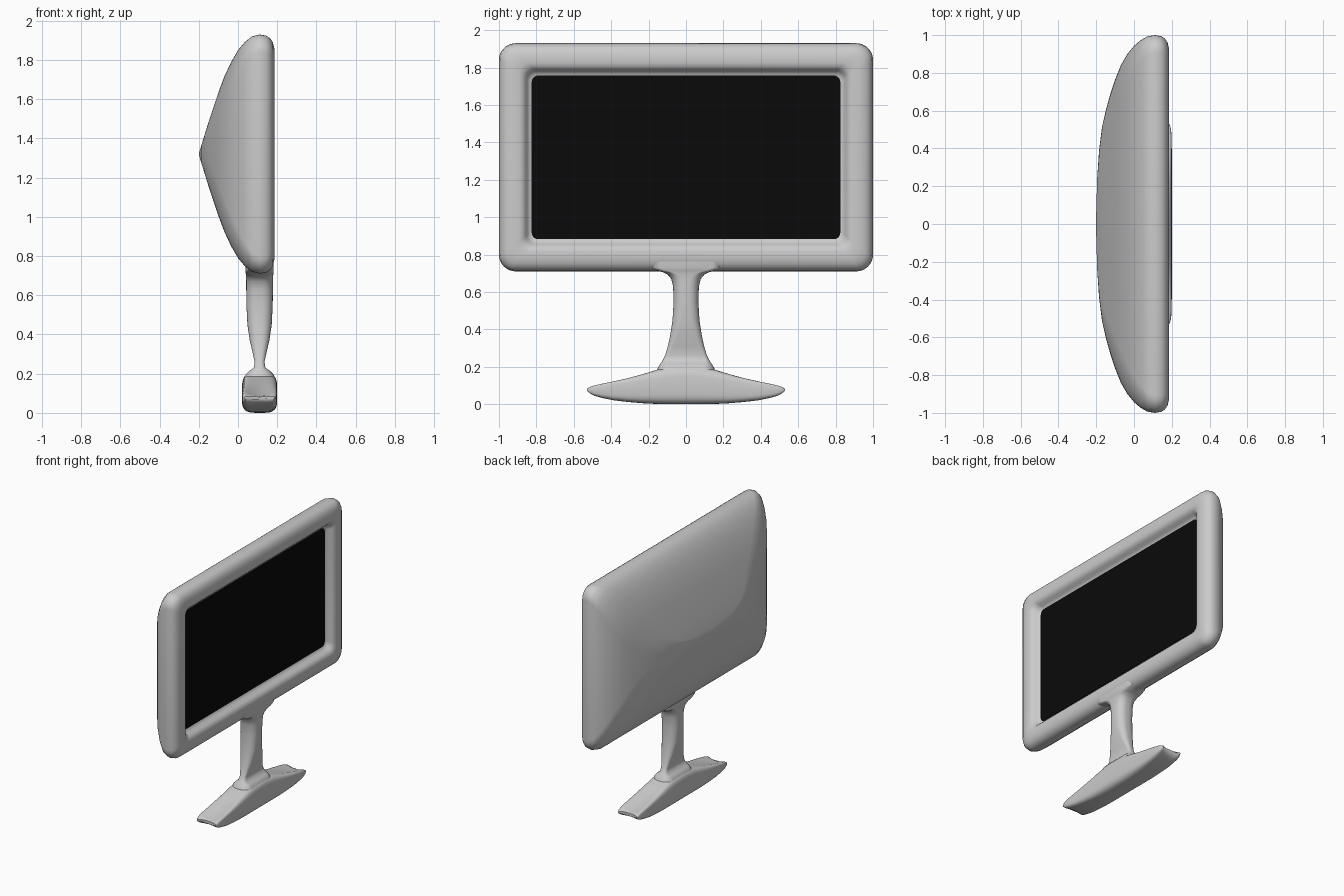
import bpy, bmesh, math


def loft(name, rings, angle=45, caps=True):
    """Skin a list of equal-length point rings into one smooth object."""
    bm = bmesh.new()
    vs = [[bm.verts.new(p) for p in ring] for ring in rings]
    n = len(vs[0])
    for a, b in zip(vs, vs[1:]):
        for i in range(n):
            j = (i + 1) % n
            bm.faces.new((a[i], a[j], b[j], b[i]))
    if caps:
        bm.faces.new(vs[0])
        bm.faces.new(vs[-1])
    bmesh.ops.recalc_face_normals(bm, faces=bm.faces)
    me = bpy.data.meshes.new(name)
    bm.to_mesh(me)
    bm.free()
    ob = bpy.data.objects.new(name, me)
    bpy.context.collection.objects.link(ob)
    bpy.ops.object.select_all(action='DESELECT')
    ob.select_set(True)
    bpy.context.view_layer.objects.active = ob
    bpy.ops.object.shade_smooth_by_angle(angle=math.radians(angle))
    return ob


def rounded_rect(hu, hv, r, seg=8):
    """Rounded rectangle outline as (u, v) pairs."""
    r = min(r, hu * 0.98, hv * 0.98)
    pts = []
    for k, (su, sv) in enumerate(((1, 1), (-1, 1), (-1, -1), (1, -1))):
        for i in range(seg + 1):
            t = math.pi / 2 * (k + i / seg)
            pts.append((su * (hu - r) + r * math.cos(t), sv * (hv - r) + r * math.sin(t)))
    return pts


def spow(v, e):
    return math.copysign(abs(v) ** e, v)


MID_Z = 1.32   # centre height of the screen
STAND_X = 0.11  # centre line of the stand

# Housing: domed back, rounded rim, bezel and recess (x, half width, half height, corner radius)
profile = [
    (-0.200, 0.06, 0.004, 0.004), (-0.195, 0.24, 0.018, 0.018), (-0.185, 0.39, 0.052, 0.05),
    (-0.170, 0.51, 0.10, 0.09), (-0.150, 0.60, 0.165, 0.13), (-0.125, 0.69, 0.24, 0.16),
    (-0.100, 0.765, 0.315, 0.17), (-0.070, 0.84, 0.395, 0.17), (-0.035, 0.90, 0.47, 0.16),
    (0.000, 0.943, 0.53, 0.14), (0.035, 0.973, 0.572, 0.12), (0.070, 0.993, 0.60, 0.10),
    (0.110, 1.000, 0.610, 0.09), (0.145, 0.994, 0.604, 0.085), (0.165, 0.980, 0.59, 0.08),
    (0.178, 0.960, 0.57, 0.07), (0.185, 0.930, 0.54, 0.06), (0.185, 0.893, 0.505, 0.05),
    (0.180, 0.873, 0.485, 0.05), (0.165, 0.858, 0.47, 0.05), (0.145, 0.848, 0.46, 0.045),
    (0.132, 0.835, 0.447, 0.04), (0.128, 0.815, 0.427, 0.035)]
loft("housing", [[(x, u, MID_Z + v) for u, v in rounded_rect(hy, hz, r)]
                 for x, hy, hz, r in profile])

# Screen panel
screen = loft("screen", [[(x, u, MID_Z + v) for u, v in rounded_rect(0.825, 0.4375, 0.035)]
                         for x in (0.125, 0.135)], 30)
black = bpy.data.materials.new("screen_black")
black.diffuse_color = (0.003, 0.003, 0.003, 1)
screen.data.materials.append(black)

# Neck: flared at both ends (z, half depth, half width)
neck = [(0.150, 0.080, 0.170), (0.195, 0.072, 0.150), (0.215, 0.052, 0.138),
        (0.230, 0.030, 0.127), (0.260, 0.025, 0.112), (0.310, 0.036, 0.097),
        (0.370, 0.050, 0.084), (0.450, 0.062, 0.072), (0.550, 0.067, 0.066),
        (0.630, 0.068, 0.069), (0.670, 0.068, 0.079), (0.692, 0.069, 0.097),
        (0.706, 0.070, 0.125), (0.716, 0.071, 0.170), (0.730, 0.071, 0.200),
        (0.780, 0.071, 0.200)]
loft("neck", [[(STAND_X + u, v, z) for u, v in rounded_rect(hx, hy, 0.8 * min(hx, hy), 6)]
              for z, hx, hy in neck])

# Base: long foot with dished ends (y, bottom, top, half depth, dish, tip notch)
half = [(0.00, 0.000, 0.203, 0.090, 0.000, 0.0), (0.08, 0.000, 0.200, 0.090, 0.000, 0.0),
        (0.15, 0.000, 0.190, 0.090, 0.004, 0.0), (0.23, 0.001, 0.173, 0.090, 0.014, 0.0),
        (0.31, 0.005, 0.157, 0.090, 0.025, 0.0), (0.39, 0.013, 0.141, 0.090, 0.032, 0.0),
        (0.45, 0.025, 0.127, 0.089, 0.033, 0.004), (0.49, 0.037, 0.115, 0.087, 0.027, 0.010),
        (0.515, 0.050, 0.102, 0.083, 0.016, 0.017), (0.53, 0.066, 0.088, 0.076, 0.006, 0.022)]
stations = [(-s[0],) + s[1:5] + (-s[5],) for s in reversed(half[1:])] + half
rings = []
for y, lo, hi, hx, dish, notch in stations:
    ring = []
    for i in range(32):
        t = math.tau * i / 32
        c, s = spow(math.cos(t), 0.5), spow(math.sin(t), 0.5)
        inner = 1 - c * c
        z = (lo + hi) / 2 + s * (hi - lo) / 2
        z += inner * (-dish if s > 0 else 0.3 * dish)
        ring.append((STAND_X + hx * c, y - notch * inner, z))
    rings.append(ring)
loft("base", rings, 50)
